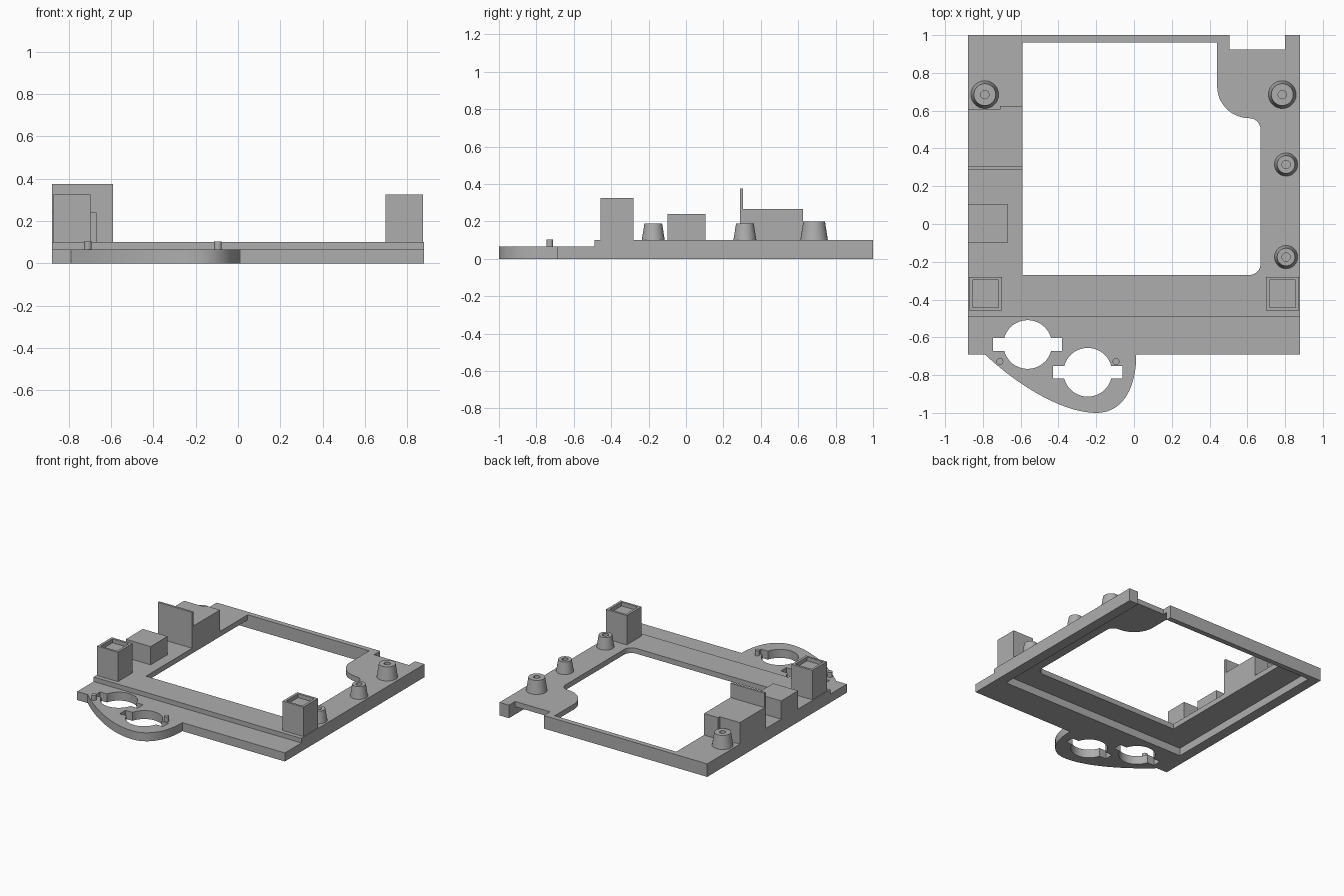
import bpy, bmesh
from math import sin, cos, pi, radians
from mathutils import Vector
from mathutils.geometry import interpolate_bezier

cube = bpy.data.objects.get("Cube")
if cube:
    bpy.data.objects.remove(cube, do_unlink=True)

grey = bpy.data.materials.new("plain grey")
grey.use_nodes = True
colour = (0.42, 0.42, 0.42, 1)
grey.diffuse_color = colour
grey.node_tree.nodes["Principled BSDF"].inputs["Base Color"].default_value = colour

W = 0.88        # half width of the frame
RIM = 0.06      # underside of the deck
TOP = 0.10      # top of the deck


def prism(name, outline, z0, z1):
    """Extrude a flat outline from z0 up to z1."""
    bm = bmesh.new()
    face = bm.faces.new([bm.verts.new((x, y, z0)) for x, y in outline])
    moved = bmesh.ops.extrude_face_region(bm, geom=[face])["geom"]
    verts = [v for v in moved if isinstance(v, bmesh.types.BMVert)]
    bmesh.ops.translate(bm, verts=verts, vec=(0, 0, z1 - z0))
    bmesh.ops.recalc_face_normals(bm, faces=bm.faces)
    mesh = bpy.data.meshes.new(name)
    bm.to_mesh(mesh)
    bm.free()
    mesh.materials.append(grey)
    obj = bpy.data.objects.new(name, mesh)
    bpy.context.collection.objects.link(obj)
    return obj


def box(name, x0, x1, y0, y1, z0, z1):
    return prism(name, [(x0, y0), (x1, y0), (x1, y1), (x0, y1)], z0, z1)


def arc(cx, cy, r, start, end, steps=12):
    angles = [radians(start + (end - start) * i / steps) for i in range(steps + 1)]
    return [(cx + r * cos(a), cy + r * sin(a)) for a in angles]


def disc(name, x, y, r, z0, z1):
    return prism(name, arc(x, y, r, 0, 360, 48)[:-1], z0, z1)


def cut(obj, *cutters):
    """Subtract the cutters, apply the result and discard them."""
    bpy.context.view_layer.objects.active = obj
    for cutter in cutters:
        cutter.hide_render = True
        mod = obj.modifiers.new("cut", "BOOLEAN")
        mod.operation, mod.solver, mod.object = "DIFFERENCE", "EXACT", cutter
        bpy.ops.object.modifier_apply(modifier=mod.name)
        bpy.data.objects.remove(cutter, do_unlink=True)


def smooth(obj):
    bpy.ops.object.select_all(action="DESELECT")
    obj.select_set(True)
    bpy.context.view_layer.objects.active = obj
    bpy.ops.object.shade_smooth_by_angle(angle=radians(30))


# Main frame: hollow underside, large window, notch in the back edge
opening = [(-0.59, -0.27)]
opening += arc(0.61, -0.21, 0.06, -90, 0)
opening += arc(0.61, 0.50, 0.06, 0, 90)
opening += arc(0.61, 0.73, 0.17, 270, 180)
opening += [(0.44, 0.96), (-0.59, 0.96)]
frame = box("frame", -W, W, -0.49, 1, 0, TOP)
cut(frame,
    box("hollow", -0.80, 0.80, -0.45, 0.96, -0.1, RIM),
    prism("window", opening, -0.2, 0.3),
    box("notch", 0.505, 0.80, 0.925, 1.1, -0.2, 0.3))
smooth(frame)

# Front ledge with a curved tongue
def bezier(*points):
    a, b, c, d = (Vector((x, y, 0)) for x, y in points)
    return [(p.x, p.y) for p in interpolate_bezier(a, b, c, d, 20)]


outline = [(W, -0.49), (-W, -0.49), (-W, -0.69)]
outline += bezier((-0.79, -0.69), (-0.62, -0.85), (-0.38, -1), (-0.20, -1))
outline += bezier((-0.20, -1), (-0.06, -1), (0.012, -0.87), (0.012, -0.69))[1:]
outline += [(W, -0.69)]
ledge = prism("front_ledge", outline, 0, 0.065)
for x, y in ((-0.563, -0.638), (-0.245, -0.785)):
    cut(ledge,
        disc("round_hole", x, y, 0.129, -0.2, 0.3),
        box("key_slot", x - 0.183, x + 0.183, y - 0.034, y + 0.034, -0.2, 0.3))
smooth(ledge)

# Small locating pins on the tongue
for side, x in (("right", -0.71), ("left", -0.095)):
    smooth(disc(side + "_pin", x, -0.728, 0.018, 0.02, 0.103))


# Tapered screw bosses with blind holes
def boss(name, x, y, r0, r1, height):
    obj = disc(name, x, y, r0, TOP - 0.01, height)
    for v in obj.data.vertices:
        if v.co.z > TOP:
            v.co.x = x + (v.co.x - x) * r1 / r0
            v.co.y = y + (v.co.y - y) * r1 / r0
    cut(obj, disc("screw_hole", x, y, 0.022, TOP, 0.4))
    smooth(obj)


boss("back_left_boss", 0.785, 0.685, 0.075, 0.058, 0.20)
boss("back_right_boss", -0.79, 0.685, 0.075, 0.058, 0.20)
boss("middle_left_boss", 0.805, 0.315, 0.063, 0.047, 0.19)
boss("front_left_boss", 0.805, -0.175, 0.063, 0.047, 0.19)

# Square corner posts with shallow pockets in the top
for side, x in (("right", -0.786), ("left", 0.786)):
    post = box(side + "_post", x - 0.088, x + 0.088, -0.457, -0.28, TOP - 0.01, 0.325)
    cut(post, box("pocket", x - 0.069, x + 0.069, -0.441, -0.297, 0.295, 0.4))

# Blocks along the right side
box("small_block", -W, -0.67, -0.10, 0.105, TOP - 0.01, 0.24)
large = box("large_block", -W, -0.59, 0.30, 0.625, TOP - 0.01, 0.265)
cut(large, box("boss_relief", -1, -0.71, 0.605, 0.7, 0, 0.4))
box("upright_fin", -W, -0.59, 0.288, 0.305, TOP - 0.01, 0.375)
